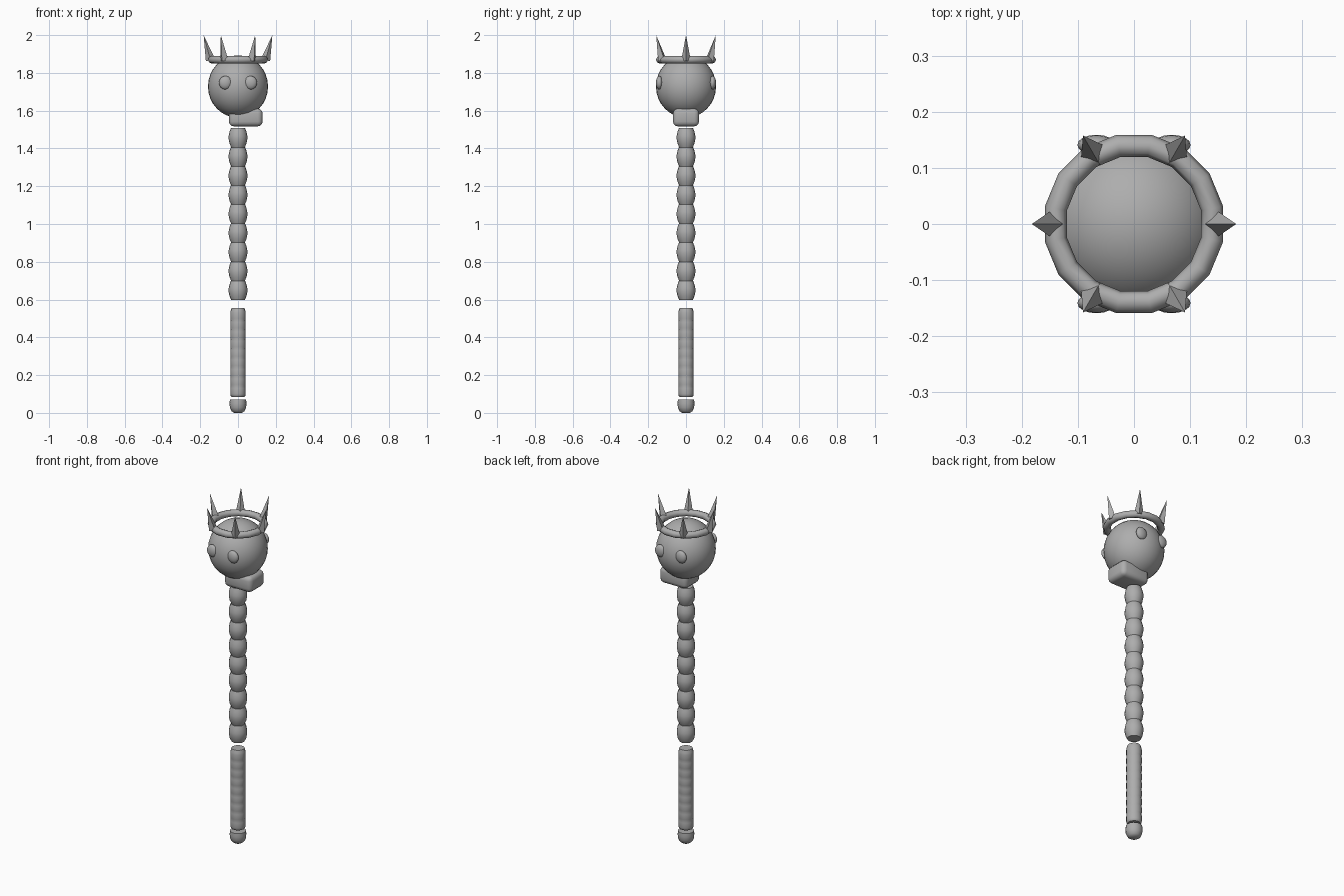
import bpy
import bmesh
from math import cos, sin, pi, radians
from mathutils import Matrix, Vector

cube = bpy.data.objects.get("Cube")
if cube:
    bpy.data.objects.remove(cube, do_unlink=True)

grey = bpy.data.materials.new("plain grey")
grey.use_nodes = True
colour = (0.42, 0.42, 0.42, 1)
grey.diffuse_color = colour
grey.node_tree.nodes["Principled BSDF"].inputs["Base Color"].default_value = colour


def finish(obj, name, angle=50):
    obj.name = name
    obj.data.materials.append(grey)
    bpy.ops.object.select_all(action="DESELECT")
    obj.select_set(True)
    bpy.context.view_layer.objects.active = obj
    bpy.ops.object.shade_smooth_by_angle(angle=radians(angle))
    return obj


def from_bmesh(bm, name, angle=50):
    bmesh.ops.recalc_face_normals(bm, faces=bm.faces)
    mesh = bpy.data.meshes.new(name)
    bm.to_mesh(mesh)
    bm.free()
    obj = bpy.data.objects.new(name, mesh)
    bpy.context.collection.objects.link(obj)
    return finish(obj, name, angle)


def lathe(name, profile, sides=16, angle=50):
    """Revolve (radius, height) points around z, capping both ends."""
    bm = bmesh.new()
    rings = [[bm.verts.new((r * cos(2 * pi * i / sides), r * sin(2 * pi * i / sides), z))
              for i in range(sides)] for r, z in profile]
    for low, high in zip(rings, rings[1:]):
        for i in range(sides):
            j = (i + 1) % sides
            bm.faces.new((low[i], low[j], high[j], high[i]))
    bm.faces.new(rings[0][::-1])
    bm.faces.new(rings[-1])
    return from_bmesh(bm, name, angle)


def ellipsoid(name, centre, size, segments, rings):
    bpy.ops.mesh.primitive_uv_sphere_add(segments=segments, ring_count=rings, radius=1)
    obj = bpy.context.object
    obj.data.transform(Matrix.Translation(centre) @ Matrix.Diagonal((*size, 1)))
    return finish(obj, name, 60)


# Pommel and grip with faint wrapped ridges
lathe("pommel", [(0.02, 0), (0.034, 0.009), (0.043, 0.028), (0.045, 0.05), (0.043, 0.07)])
grip = [(0.034, 0.085), (0.039, 0.091)]
ridges = 9
for i in range(ridges):
    z = 0.1 + i * 0.05
    grip += [(0.041, z), (0.041, z + 0.03), (0.039, z + 0.04)]
grip += [(0.034, 0.555)]
lathe("grip", grip)

# Shaft of nine stacked beads
bead = [(0.036, 0), (0.045, 0.02), (0.05, 0.046), (0.049, 0.062), (0.045, 0.082), (0.038, 0.101)]
for i in range(9):
    lathe(f"shaft_bead_{i + 1}", [(r, z + 0.598 + i * 0.101) for r, z in bead])

# Head with a pair of eyes on the front and on the back
ellipsoid("head", (0, 0, 1.728), (0.159, 0.159, 0.165), 32, 16)
for side, x in (("left", 0.067), ("right", -0.067)):
    for end, y in (("front", -0.141), ("back", 0.141)):
        ellipsoid(f"{end}_{side}_eye", (x, y, 1.748), (0.034, 0.018, 0.036), 16, 8)

# Jaw block with rounded edges, offset to one side
bm = bmesh.new()
bmesh.ops.create_cube(bm, size=1)
bmesh.ops.transform(bm, verts=bm.verts, matrix=Matrix.Translation((0.041, 0, 1.564))
                    @ Matrix.Diagonal((0.178, 0.138, 0.094, 1)))
bmesh.ops.bevel(bm, geom=bm.edges[:], offset=0.025, segments=3, profile=0.5, affect="EDGES")
from_bmesh(bm, "jaw", 60)

# Crown ring
bpy.ops.mesh.primitive_torus_add(major_segments=16, minor_segments=8,
                                 major_radius=0.142, minor_radius=0.02)
ring = bpy.context.object
ring.data.transform(Matrix.Translation((0, 0, 1.87)) @ Matrix.Rotation(pi / 16, 4, "Z"))
finish(ring, "crown_ring", 60)

# Six four-sided crown spikes leaning outward
base, tip = Vector((0.146, 0, 1.868)), Vector((0.182, 0, 2.0))
lean = (tip - base).to_track_quat("Z", "Y").to_matrix().to_4x4()
for i in range(6):
    bm = bmesh.new()
    length = (tip - base).length
    bmesh.ops.create_cone(bm, cap_ends=True, segments=4, radius1=0.025, radius2=0, depth=length)
    bmesh.ops.remove_doubles(bm, verts=bm.verts, dist=0.0001)
    place = Matrix.Rotation(i * pi / 3, 4, "Z") @ Matrix.Translation((base + tip) / 2) @ lean
    bmesh.ops.transform(bm, verts=bm.verts, matrix=place)
    from_bmesh(bm, f"crown_spike_{i + 1}", 30)
